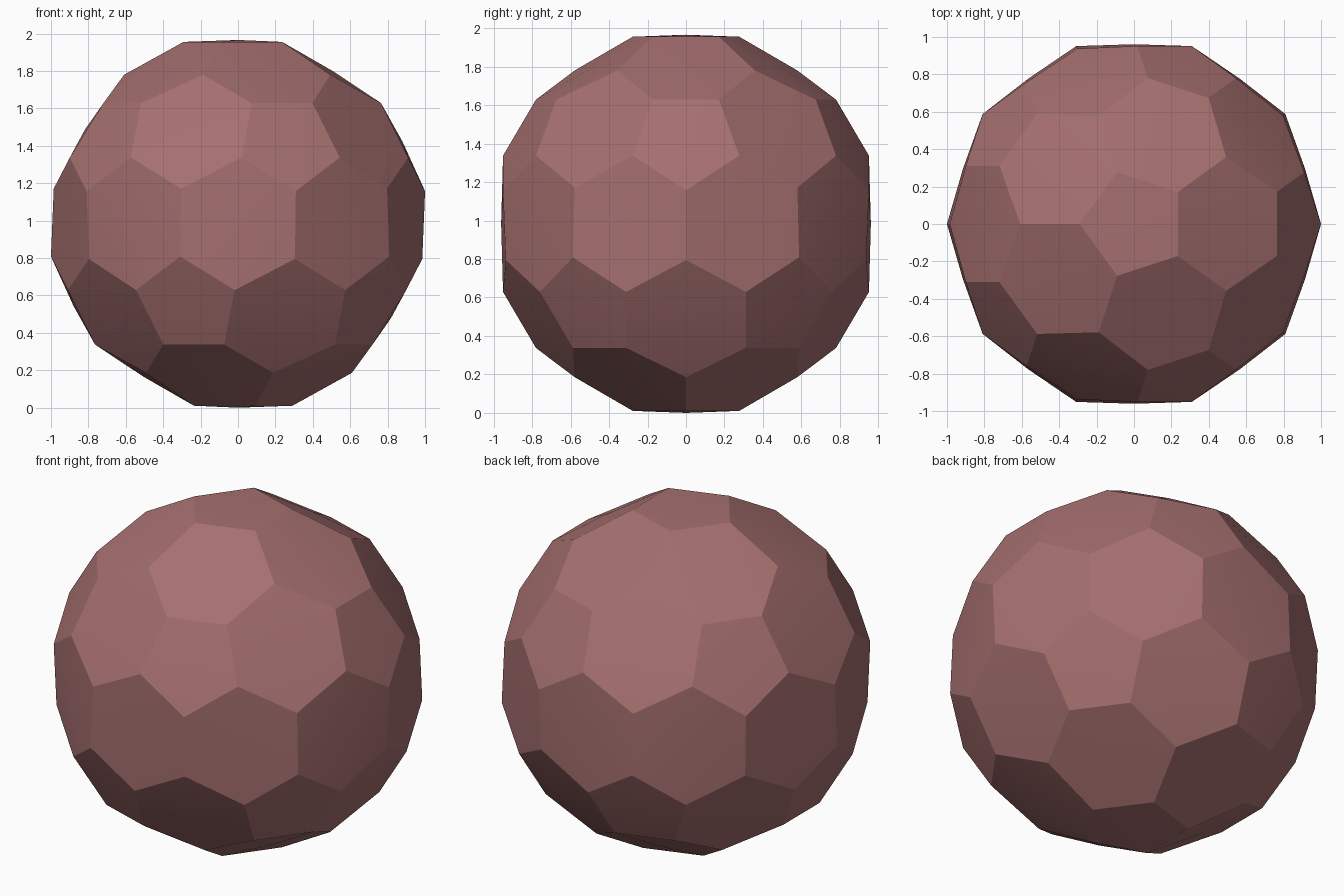
import bpy, bmesh, math
from mathutils import Vector

if "Cube" in bpy.data.objects:
    bpy.data.objects.remove(bpy.data.objects["Cube"])

CENTRE = Vector((0, 0, 0.983))

# Guide sphere: 12 five-way corners and 30 six-way corners
guide = bmesh.new()
bmesh.ops.create_icosphere(guide, subdivisions=2, radius=1)
guide.faces.ensure_lookup_table()


def panel_corner(face):
    """Panel corner sitting over one triangle of the guide sphere."""
    mid = face.calc_center_median()
    for v in face.verts:
        if len(v.link_faces) == 5:
            axis = v.co.normalized()
            side = (mid - axis * mid.dot(axis)).normalized()
            return axis * 0.9726 + side * 0.2911
    return mid.normalized() * 1.003


# Pentagon and hexagon panels, each a slightly domed fan
bm = bmesh.new()
corners = {f.index: bm.verts.new(panel_corner(f) + CENTRE) for f in guide.faces}
for v in guide.verts:
    axis = v.co.normalized()
    u = axis.orthogonal().normalized()
    w = axis.cross(u)

    def turn(f):
        c = f.calc_center_median()
        return math.atan2(c.dot(w), c.dot(u))

    ring = [corners[f.index] for f in sorted(v.link_faces, key=turn)]
    hub = bm.verts.new(axis * (0.983 if len(ring) == 5 else 0.961) + CENTRE)
    for a, b in zip(ring, ring[1:] + ring[:1]):
        bm.faces.new((hub, a, b))
bm.normal_update()

mesh = bpy.data.meshes.new("panelled_ball")
bm.to_mesh(mesh)
bm.free()
guide.free()
ball = bpy.data.objects.new("panelled_ball", mesh)
bpy.context.collection.objects.link(ball)

# Dull red finish, crisp between panels
mat = bpy.data.materials.new("dull_red")
mat.diffuse_color = (0.38, 0.16, 0.16, 1)
mat.use_nodes = True
mat.node_tree.nodes["Principled BSDF"].inputs["Base Color"].default_value = mat.diffuse_color
mesh.materials.append(mat)
bpy.context.view_layer.objects.active = ball
ball.select_set(True)
bpy.ops.object.shade_smooth_by_angle(angle=math.radians(12))
